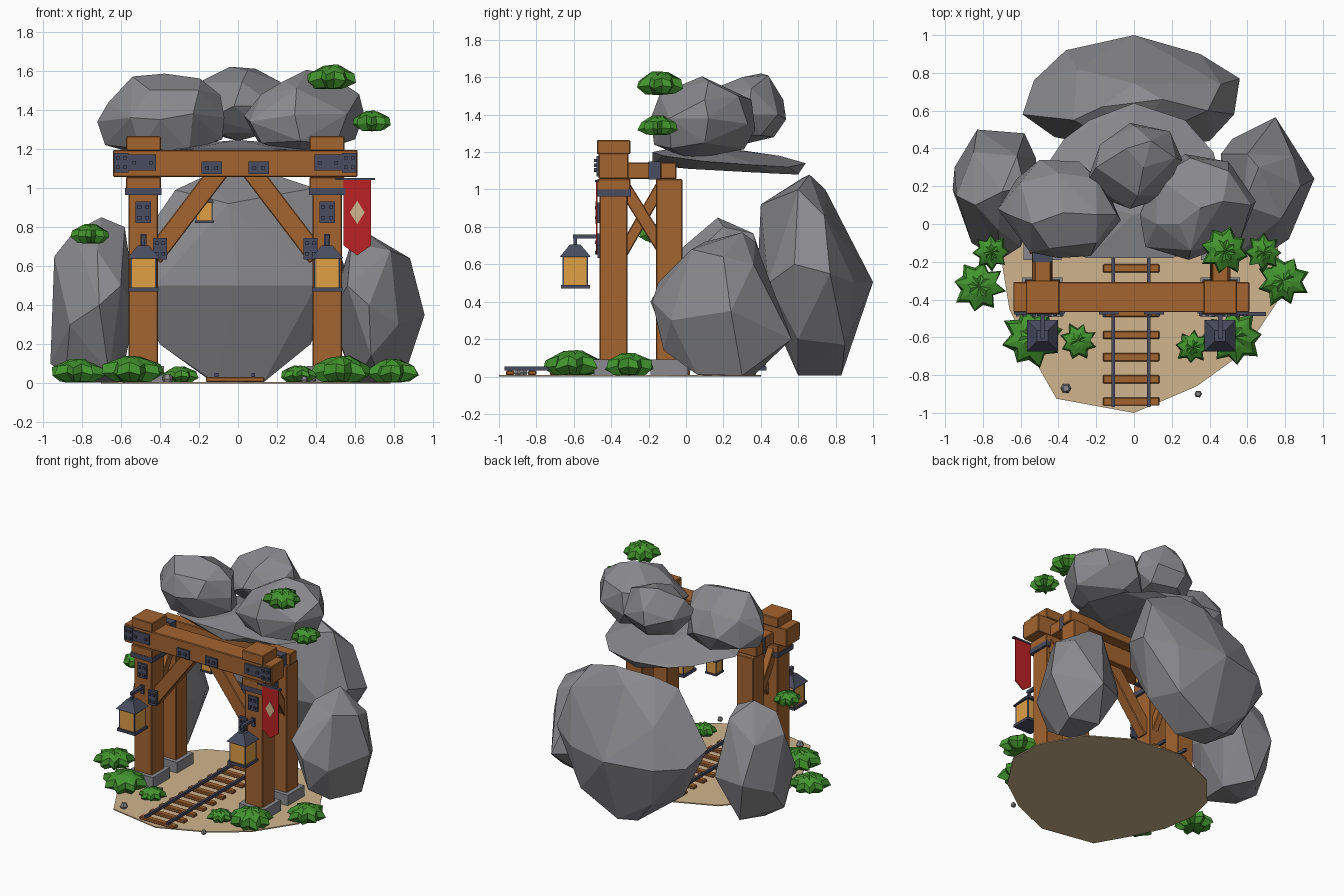
import bpy, bmesh, math, random
from mathutils import Vector, Matrix

X0 = -0.014  # symmetry plane of the timber gate


def material(name, rgb):
    m = bpy.data.materials.new(name)
    m.diffuse_color = (*rgb, 1)
    return m


ROCK = material("grey rock", (0.255, 0.255, 0.272))
WOOD = material("brown timber", (0.37, 0.127, 0.030))
STEEL = material("dark steel", (0.066, 0.072, 0.115))
LEAF = material("green leaf", (0.056, 0.30, 0.028))
SAND = material("tan sand", (0.64, 0.46, 0.27))
RED = material("red cloth", (0.50, 0.016, 0.017))
GLOW = material("amber glass", (0.74, 0.35, 0.06))


def finish(name, bm, mat):
    bmesh.ops.recalc_face_normals(bm, faces=bm.faces)
    me = bpy.data.meshes.new(name)
    bm.to_mesh(me)
    bm.free()
    me.materials.append(mat)
    ob = bpy.data.objects.new(name, me)
    bpy.context.collection.objects.link(ob)
    return ob


def soften(bm, mat):
    """Small chamfer on timber edges."""
    if mat is WOOD:
        bmesh.ops.bevel(bm, geom=bm.edges[:], offset=.005, segments=1, affect="EDGES")


def box(name, mat, lo, hi, top=1.0):
    """Box between two corners; top scales the upper face."""
    bm = bmesh.new()
    bmesh.ops.create_cube(bm, size=1)
    lo, hi = Vector(lo), Vector(hi)
    for v in bm.verts:
        k = top if v.co.z > 0 else 1
        v.co = (lo + hi) / 2 + Matrix.Diagonal(hi - lo) @ Vector((v.co.x * k, v.co.y * k, v.co.z))
    soften(bm, mat)
    return finish(name, bm, mat)


def block(name, mat, x, y, z0, z1, w, d=None, top=1.0):
    d = d or w
    return box(name, mat, (x - w / 2, y - d / 2, z0), (x + w / 2, y + d / 2, z1), top)


def strut(name, mat, a, b, w, d):
    """Square beam from a to b, w wide in the vertical plane and d deep."""
    a, b = Vector(a), Vector(b)
    ax = (b - a).normalized()
    side = ax.cross(Vector((0, 0, 1))).normalized()
    rot = Matrix((side, ax.cross(side), ax)).transposed().to_4x4()
    bm = bmesh.new()
    bmesh.ops.create_cube(bm, size=1)
    bm.transform(Matrix.Translation((a + b) / 2) @ rot @ Matrix.Diagonal((d, w, (b - a).length, 1)))
    soften(bm, mat)
    return finish(name, bm, mat)


def prism(name, mat, pts, offset, to3d):
    """Flat outline pushed along an offset vector."""
    bm = bmesh.new()
    f = bm.faces.new([bm.verts.new(to3d(*p)) for p in pts])
    r = bmesh.ops.extrude_face_region(bm, geom=[f])
    for v in r["geom"]:
        if isinstance(v, bmesh.types.BMVert):
            v.co += Vector(offset)
    return finish(name, bm, mat)


def hull(name, pts):
    """Faceted boulder wrapped around a few corner points."""
    bm = bmesh.new()
    for p in pts:
        bm.verts.new(p)
    bmesh.ops.convex_hull(bm, input=bm.verts)
    bmesh.ops.delete(bm, geom=[v for v in bm.verts if not v.link_faces], context="VERTS")
    bmesh.ops.dissolve_limit(bm, angle_limit=math.radians(6), verts=bm.verts, edges=bm.edges)
    return finish(name, bm, ROCK)


def bush(name, x, y, z, r, h, seed, n=8):
    """Flattened leafy clump with a lobed outline."""
    rnd = random.Random(seed)
    bm = bmesh.new()
    rings = []
    for rr, zz in ((.62, .05), (.98, .36), (.88, .7), (.45, .92)):
        ring = []
        for i in range(2 * n):
            k = rr * r * (1.05 if i % 2 else .72) * rnd.uniform(.92, 1.08)
            a = math.pi * i / n + seed
            lift = h * (zz + (-.06 if i % 2 else .05) * (zz > .1) + rnd.uniform(-.05, .05))
            ring.append(bm.verts.new((x + k * math.cos(a), y + k * math.sin(a), z + max(lift, 0))))
        rings.append(ring)
    for a, b in zip(rings, rings[1:]):
        for i in range(2 * n):
            j = (i + 1) % (2 * n)
            bm.faces.new((a[i], a[j], b[j], b[i]))
    for ring, zz in ((rings[0], 0), (rings[-1], h)):
        c = bm.verts.new((x, y, z + zz))
        for i in range(2 * n):
            bm.faces.new((ring[i], ring[(i + 1) % (2 * n)], c))
    return finish(name, bm, LEAF)


def plate(name, x, z, w, h, y, bolts):
    """Steel plate with bolt heads on a front face at depth y."""
    box(name, STEEL, (x - w / 2, y - .012, z - h / 2), (x + w / 2, y + .01, z + h / 2))
    for u, v in bolts:
        block(name + "_bolt", STEEL, x + u * w, y - .014, z + v * h - .009, z + v * h + .009, .018, .02)


def lantern(name, x, y, z, s):
    """Caged lantern whose base sits at z, sized by s."""
    block(name + "_base", STEEL, x, y, z, z + .02 * s, .155 * s)
    block(name + "_glass", GLOW, x, y, z + .02 * s, z + .17 * s, .13 * s)
    for i in (-1, 1):
        for j in (-1, 1):
            block(name + "_bar", STEEL, x + i * .063 * s, y + j * .063 * s, z + .01 * s, z + .175 * s, .008 * s)
    block(name + "_roof", STEEL, x, y, z + .17 * s, z + .235 * s, .165 * s, top=.35)
    block(name + "_stem", STEEL, x, y, z + .23 * s, z + .29 * s, .018 * s)


# ground and pebbles
ground = [(-.7, -.2), (-.66, -.45), (-.55, -.68), (-.41, -.925), (0, -1), (.33, -.86), (.58, -.68),
          (.78, -.38), (.76, -.1), (.6, .18), (.3, .36), (-.1, .4), (-.45, .25), (-.65, .02)]
prism("ground", SAND, ground, (0, 0, .008), lambda x, y: (x, y, 0))
for x, y, r in [(-.36, -.87, .028), (.34, -.9, .02), (.38, -.6, .02)]:
    hull("pebble", [(x + r * math.cos(a) * k, y + r * math.sin(a) * k, .005 + r * h) for k, h in
                    ((.7, 0), (1, .6), (.6, 1.5)) for a in (0, 1, 2.2, 3.1, 4, 5.2)])

# standing boulders
hull("back_boulder", [
    (-.12, .62, .005), (.13, .6, .005), (0, .83, .005), (-.15, .8, .02), (-.4, .6, .2), (.37, .6, .2), (.3, .85, .17),
    (-.3, .85, .2), (0, 1, .505), (.35, .9, .5), (-.36, .92, .5), (.56, .77, .55), (-.53, .76, .5), (.53, .58, .6),
    (-.59, .58, .6), (-.42, .46, .5), (.4, .44, .5), (0, .38, .5), (-.05, .4, .92), (-.32, .55, .99),
    (.39, .6, 1), (-.17, .62, 1.06), (.15, .66, 1.08), (0, .745, 1), (.46, .74, .86), (-.3, .82, .78)])
hull("left_boulder", [
    (-.95, .3, .26), (-.96, .18, .1), (-.94, .15, .65), (-.84, .1, .775), (-.7, .17, .85), (-.58, .2, .8),
    (-.62, .36, .765), (-.83, .5, .35), (-.58, .48, .35), (-.52, .35, .4), (-.52, .1, .4), (-.71, -.19, .4),
    (-.86, -.1, .3), (-.6, -.12, .5), (-.72, -.03, .68), (-.81, .2, .005), (-.6, .25, .005), (-.66, -.05, .05),
    (-.85, .38, .62), (-.88, .05, .06), (-.75, .42, .04)])
hull("right_boulder", [
    (.955, .24, .35), (.9, .34, .3), (.75, .565, .2), (.52, .45, .22), (.46, .37, .35), (.47, .1, .35),
    (.67, -.18, .4), (.56, -.15, .5), (.82, -.08, .3), (.88, .2, .64), (.78, .03, .68), (.66, .3, .77),
    (.58, .1, .72), (.6, .37, .72), (.84, .36, .6), (.84, .3, .005), (.6, .1, .005), (.62, .36, .005),
    (.74, .06, .01), (.68, -.12, .14), (.7, .48, .42)])
# boulders on the roof
hull("roof_slab", [
    (-.55, .18, 1.15), (-.37, .45, 1.13), (-.235, .55, 1.12), (0, .64, 1.14), (.27, .55, 1.12), (.42, .38, 1.13),
    (.5, .1, 1.15), (.42, -.12, 1.18), (.2, -.18, 1.2), (-.25, -.18, 1.2), (-.45, -.1, 1.18), (0, -.18, 1.13),
    (0, .05, 1.245), (-.2, .1, 1.23), (.2, .1, 1.23), (0, .5, 1.18), (0, .6, 1.08), (-.2, .48, 1.085),
    (.22, .48, 1.085), (-.3, .02, 1.11), (.3, .02, 1.11)])
hull("roof_left_boulder", [
    (-.72, .08, 1.34), (-.665, .05, 1.435), (-.54, 0, 1.57), (-.375, .06, 1.585), (-.195, .05, 1.56),
    (-.09, .05, 1.475), (-.07, .02, 1.36), (-.08, .03, 1.25), (-.68, .08, 1.22), (-.55, -.15, 1.36),
    (-.4, -.18, 1.35), (-.23, -.17, 1.38), (-.45, -.13, 1.5), (-.2, -.1, 1.5), (-.5, -.1, 1.2), (-.25, -.1, 1.19),
    (-.4, .08, 1.14), (-.5, .34, 1.33), (-.29, .33, 1.32), (-.6, .22, 1.45), (-.4, .27, 1.49), (-.2, .24, 1.45),
    (-.62, .24, 1.25), (-.4, .28, 1.2), (-.15, .2, 1.22)])
hull("roof_right_boulder", [
    (.35, .085, 1.605), (.24, 0, 1.55), (.47, .12, 1.58), (.3, -.14, 1.51), (.62, .1, 1.48), (.645, .12, 1.38),
    (.03, .05, 1.37), (.06, -.12, 1.34), (.29, -.19, 1.375), (.56, -.09, 1.38), (.32, -.17, 1.24), (.5, -.08, 1.22),
    (.12, -.08, 1.23), (.33, .02, 1.16), (.6, .1, 1.25), (.35, .31, 1.215), (.5, .33, 1.35), (.27, .37, 1.32),
    (.3, .35, 1.48), (.12, .25, 1.45), (.5, .28, 1.5), (.1, .22, 1.24), (.12, 0, 1.48)])
hull("roof_back_boulder", [
    (-.04, .4, 1.62), (.09, .44, 1.61), (.05, .3, 1.6), (.22, .35, 1.54), (-.2, .3, 1.54), (-.25, .22, 1.42),
    (-.18, .42, 1.42), (-.02, .535, 1.375), (0, .52, 1.48), (.19, .49, 1.4), (.26, .33, 1.4), (.19, .15, 1.42),
    (-.02, .08, 1.42), (-.15, .13, 1.35), (0, .47, 1.28), (.18, .4, 1.29), (-.15, .36, 1.28), (0, .3, 1.24),
    (.15, .2, 1.28), (-.1, .2, 1.28), (.02, .15, 1.54)])

# rail track
for i in range(12):
    y = -.94 + i * .1175
    box("sleeper", WOOD, (-.165, y - .022, .008), (.135, y + .022, .032))
for s in (-1, 1):
    block("rail", STEEL, -.016 + s * .094, -.27, .032, .054, .018, 1.4)

# gate beams
FY = -.387
box("front_beam", WOOD, (X0 - .625, -.467, 1.057), (X0 + .625, -.307, 1.195))
box("back_beam", WOOD, (X0 - .55, -.135, 1.057), (X0 + .55, -.05, 1.145))

grid4 = [(-.25, -.25), (.25, -.25), (-.25, .25), (.25, .25)]
for s in (-1, 1):
    px = X0 + s * .47
    # posts, footings and collars
    block("front_post", WOOD, px, FY, .08, 1.06, .15)
    block("front_footing", ROCK, px, FY, .005, .09, .21)
    block("post_cap", WOOD, px, FY, 1.19, 1.265, .178)
    block("post_collar", WOOD, px, FY, .995, 1.057, .18)
    block("collar_band", STEEL, px, FY, .963, 1.0, .186)
    block("back_post", WOOD, px, -.09, .08, 1.057, .14)
    block("back_footing", ROCK, px, -.09, .005, .09, .2)
    # side beams and bracing
    box("side_beam", WOOD, (px - .043, -.32, 1.057), (px + .043, -.05, 1.145))
    box("side_beam_strap", STEEL, (px - .053, -.2, 1.053), (px + .053, -.137, 1.15))
    strut("front_brace", WOOD, (X0 + s * .42, FY, .645), (X0 + s * .08, FY, 1.09), .1, .08)
    strut("side_brace_rear", WOOD, (px + s * .025, -.11, .66), (px + s * .025, -.34, 1.03), .06, .05)
    strut("side_brace_front", WOOD, (px - s * .028, -.34, .66), (px - s * .028, -.11, 1.06), .06, .05)
    # steel plates
    plate("beam_end_plate", X0 + s * .583, 1.13, .075, .1, -.467, grid4)
    plate("beam_plate", X0 + s * .475, 1.13, .14, .08, -.467, [(-.3, 0), (.3, 0)])
    plate("brace_top_plate", X0 + s * .12, 1.103, .105, .065, -.467, [(-.22, 0), (.22, 0)])
    plate("post_plate", px, .875, .08, .11, -.462, grid4)
    plate("brace_foot_plate", X0 + s * .385, .69, .07, .11, -.462, grid4)
    # hanging lanterns with wall arm
    lantern("lantern", px, -.592, .47, 1)
    block("lantern_arm", STEEL, px, -.53, .738, .76, .024, .15)
    block("lantern_wall_plate", STEEL, px, -.465, .7, .765, .03, .02)

# small lantern under the back beam
lantern("small_lantern", -.172, -.1, .82, .62)
block("small_lantern_hook", STEEL, -.172, -.1, .98, 1.06, .012)

# banner
BY = -.48
flag = [(.54, 1.045), (.68, 1.045), (.68, .705), (.61, .655), (.54, .705)]
prism("banner", RED, flag, (0, .008, 0), lambda x, z: (x, BY, z))
gem = [(.61, .935), (.648, .875), (.61, .815), (.572, .875)]
prism("banner_diamond", SAND, gem, (0, .006, 0), lambda x, z: (x, BY - .004, z))
box("banner_rod", STEEL, (.5, BY - .006, 1.04), (.7, BY + .014, 1.052))

# bushes
for i, (x, y, z, r, h) in enumerate([
        (-.82, -.33, .005, .135, .12), (-.755, -.15, .715, .095, .1), (-.54, -.6, .005, .16, .135),
        (-.295, -.62, .005, .095, .08), (.31, -.65, .005, .09, .085), (.53, -.6, .005, .15, .135),
        (.79, -.3, .005, .135, .12), (.48, -.14, 1.505, .13, .125), (.685, -.15, 1.29, .1, .105)]):
    bush("bush", x, y, z, r, h, i + 1)
